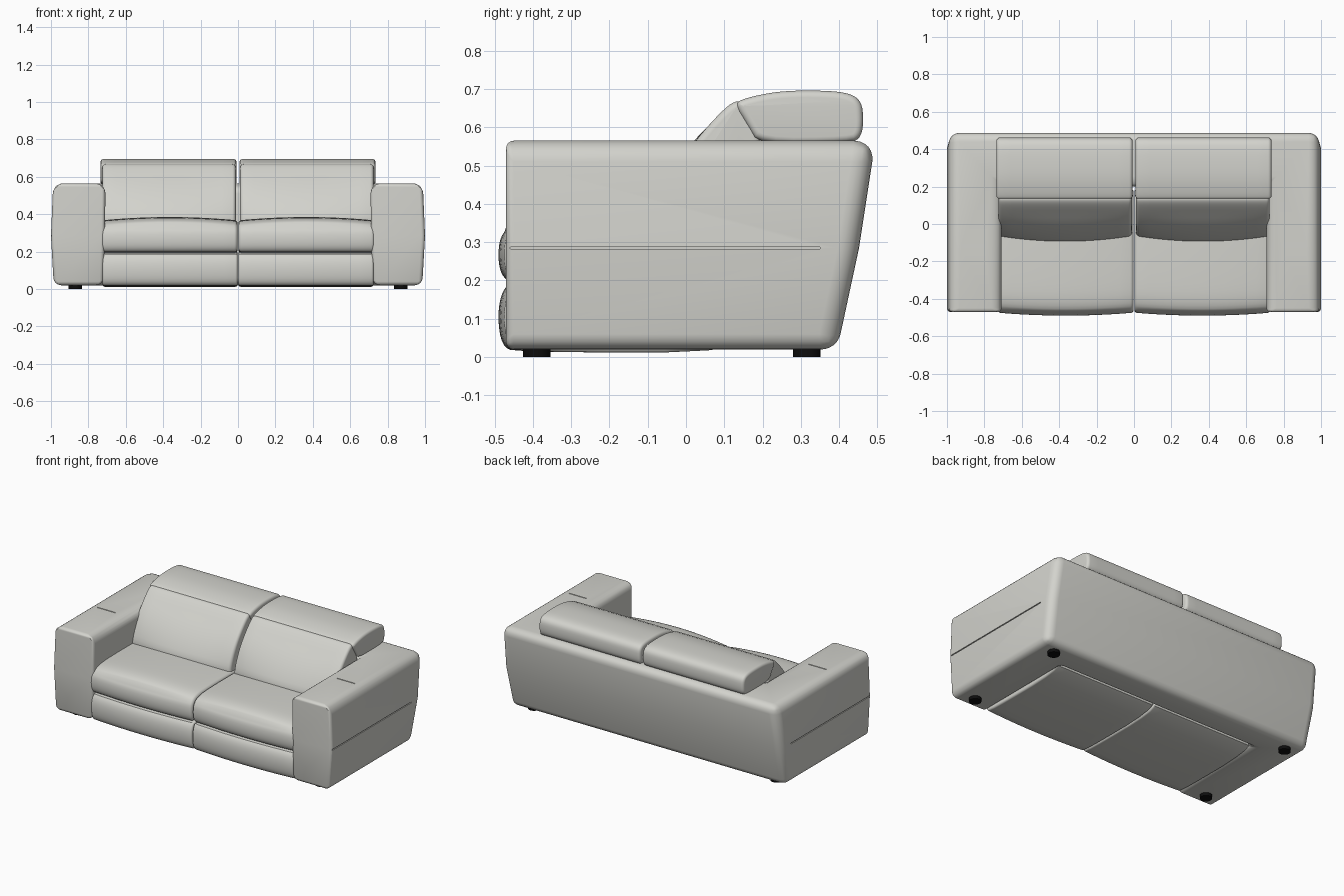
import bpy, bmesh, math
from mathutils import Vector

if "Cube" in bpy.data.objects:
    bpy.data.objects.remove(bpy.data.objects["Cube"])


def material(name, rgb):
    m = bpy.data.materials.new(name)
    m.diffuse_color = (*rgb, 1)
    m.use_nodes = True
    m.node_tree.nodes["Principled BSDF"].inputs["Base Color"].default_value = m.diffuse_color
    return m


LEATHER = material("light grey leather", (0.65, 0.65, 0.61))
BLACK = material("black plastic", (0.004, 0.004, 0.004))


def to_object(name, bm, mat):
    bmesh.ops.recalc_face_normals(bm, faces=bm.faces[:])
    me = bpy.data.meshes.new(name)
    bm.to_mesh(me)
    bm.free()
    me.materials.append(mat)
    ob = bpy.data.objects.new(name, me)
    bpy.context.collection.objects.link(ob)
    return ob


def activate(ob):
    bpy.ops.object.select_all(action='DESELECT')
    ob.select_set(True)
    bpy.context.view_layer.objects.active = ob


def smooth(ob, angle=40):
    activate(ob)
    bpy.ops.object.shade_smooth_by_angle(angle=math.radians(angle))


def chaikin(pts, rounds=2):
    for _ in range(rounds):
        out = []
        for a, b in zip(pts, pts[1:] + pts[:1]):
            out += [a.lerp(b, 0.25), a.lerp(b, 0.75)]
        pts = out
    return pts


def cushion(name, profile, x0, x1, r, bow, side):
    """Loft a rounded y-z profile along x with soft ends and a bowed middle."""
    pts = chaikin([Vector(p) for p in profile])
    n = len(pts)
    area = sum(pts[i - 1].cross(pts[i]) for i in range(n))
    sign = 1 if area > 0 else -1
    inward = []
    for i in range(n):
        t = (pts[(i + 1) % n] - pts[i - 1]).normalized()
        inward.append(Vector((-t.y, t.x)) * sign)
    ends = [(r - r * math.cos(k * math.pi / 10), r - r * math.sin(k * math.pi / 10)) for k in range(6)]
    sections = [(x0 + d, i) for d, i in ends]
    sections += [(x0 + r + (x1 - x0 - 2 * r) * k / 12, 0) for k in range(1, 12)]
    sections += [(x1 - d, i) for d, i in reversed(ends)]
    bm = bmesh.new()
    rings = []
    for x, inset in sections:
        f = 1 - (2 * (x - x0) / (x1 - x0) - 1) ** 2
        ring = []
        for p, w in zip(pts, inward):
            q = p + w * inset
            dy, dz = bow(p.x, p.y)
            ring.append(bm.verts.new((side * x, q.x + dy * f, q.y + dz * f)))
        rings.append(ring)
    for a, b in zip(rings, rings[1:]):
        for i in range(n):
            j = (i + 1) % n
            bm.faces.new((a[i], a[j], b[j], b[i]))
    bm.faces.new(rings[0])
    bm.faces.new(rings[-1])
    smooth(to_object(name, bm, LEATHER))


# Arms and back: one U-shaped body in three levels (z, outer x, inner x, back y)
bm = bmesh.new()
levels = []
for z, xo, xi, yb in ((0.02, 0.985, 0.72, 0.395), (0.285, 1.0, 0.712, 0.452), (0.565, 0.988, 0.708, 0.495)):
    plan = [(-xo, -0.47), (-xi, -0.47), (-xi, 0.2), (xi, 0.2), (xi, -0.47), (xo, -0.47), (xo, yb), (-xo, yb)]
    levels.append([bm.verts.new((x, y, z)) for x, y in plan])
for a, b in zip(levels, levels[1:]):
    for i in range(8):
        j = (i + 1) % 8
        bm.faces.new((a[i], a[j], b[j], b[i]))
bm.faces.new(levels[0])
bm.faces.new(levels[-1])
bmesh.ops.recalc_face_normals(bm, faces=bm.faces[:])
weight = bm.edges.layers.float.new("bevel_weight_edge")
for e in bm.edges:
    if e.calc_face_angle() > 0.6:
        a, b = e.verts
        upright = abs(a.co.z - b.co.z) > 0.1
        front = a.co.y < -0.4 and b.co.y < -0.4
        low = not upright and a.co.z < 0.1
        e[weight] = 0.02 if front and upright else 0.04 if low else 0.055
        if front and not upright:
            e[weight] = 0.02
body = to_object("arms_and_back", bm, LEATHER)
# soften the arm edges seen from the front
bev = body.modifiers.new("soft edges", 'BEVEL')
bev.limit_method = 'WEIGHT'
bev.width = 1.0
bev.segments = 6

# Stitched seams pressed into the arms
bm = bmesh.new()
for s in (-1, 1):
    for loc, size in (((s, -0.055, 0.285), (0.012, 0.81, 0.006)),
                      ((s * 0.86, -0.12, 0.565), (0.13, 0.006, 0.008))):
        vs = bmesh.ops.create_cube(bm, size=1)["verts"]
        bmesh.ops.scale(bm, vec=size, verts=vs)
        bmesh.ops.translate(bm, vec=loc, verts=vs)
cutter = to_object("seam_cutter", bm, LEATHER)
cutter.hide_render = True
cut = body.modifiers.new("seams", 'BOOLEAN')
cut.object = cutter
cut.solver = 'EXACT'
activate(body)
for m in ("soft edges", "seams"):
    bpy.ops.object.modifier_apply(modifier=m)
bpy.data.objects.remove(cutter)
smooth(body)

# Seats, footrests, backrests and headrests, one of each per side
SEAT = [(-0.44, 0.192), (-0.468, 0.215), (-0.476, 0.27), (-0.466, 0.325), (-0.42, 0.358),
        (-0.3, 0.367), (0.0, 0.367), (0.16, 0.36), (0.16, 0.192)]
FOOTREST = [(-0.43, 0.012), (-0.465, 0.03), (-0.476, 0.1), (-0.468, 0.165), (-0.44, 0.2),
            (0.16, 0.2), (0.19, 0.1), (0.17, 0.012)]
BACKREST = [(-0.06, 0.34), (-0.066, 0.385), (-0.03, 0.48), (0.025, 0.567), (0.1, 0.65), (0.135, 0.672),
            (0.15, 0.655), (0.205, 0.56), (0.215, 0.34)]
HEADREST = [(0.125, 0.662), (0.16, 0.678), (0.24, 0.694), (0.33, 0.697), (0.42, 0.692), (0.458, 0.67),
            (0.464, 0.62), (0.458, 0.575), (0.43, 0.558), (0.19, 0.555), (0.16, 0.605)]


def front_bow(y, z):
    return (-0.016 if y < -0.3 else 0, 0.018 if z > 0.33 and y > -0.45 else 0)


def back_bow(y, z):
    return (-0.03 * min(1, max(0, (0.6 - z) / 0.2)) if y < 0.1 else 0, 0)


for s, tag in ((-1, "left"), (1, "right")):
    cushion(tag + "_seat", SEAT, 0.002, 0.73, 0.018, front_bow, s)
    cushion(tag + "_footrest", FOOTREST, 0.002, 0.725, 0.012, front_bow, s)
    cushion(tag + "_backrest", BACKREST, 0.012, 0.725, 0.018, back_bow, s)
    cushion(tag + "_headrest", HEADREST, 0.008, 0.735, 0.018, lambda y, z: (0, 0), s)
    # Feet
    for y, where in ((-0.39, "front"), (0.315, "back")):
        bm = bmesh.new()
        bmesh.ops.create_cone(bm, cap_ends=True, segments=24, radius1=0.036, radius2=0.036, depth=0.03)
        bmesh.ops.translate(bm, vec=(s * 0.87, y, 0.015), verts=bm.verts[:])
        smooth(to_object(f"{tag}_{where}_foot", bm, BLACK))
